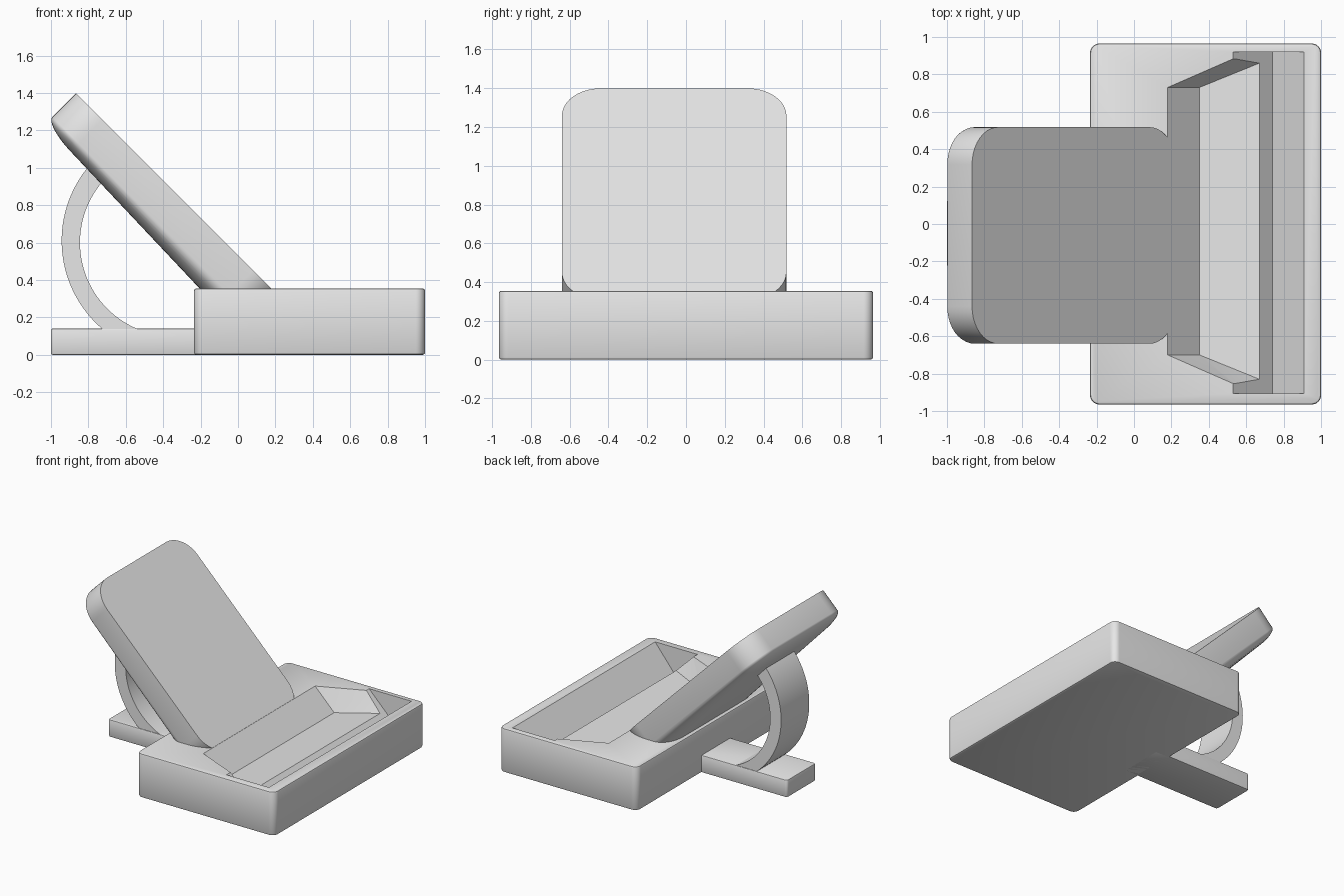
import bpy, bmesh, math
from mathutils import Matrix, Vector

cube = bpy.data.objects.get("Cube")
if cube:
    bpy.data.objects.remove(cube, do_unlink=True)

grey = bpy.data.materials.new("plain grey")
grey.use_nodes = True
grey.diffuse_color = (0.8, 0.8, 0.8, 1)
grey.node_tree.nodes["Principled BSDF"].inputs["Base Color"].default_value = (0.8, 0.8, 0.8, 1)


def finish(name, bm):
    bmesh.ops.recalc_face_normals(bm, faces=bm.faces)
    mesh = bpy.data.meshes.new(name)
    bm.to_mesh(mesh)
    bm.free()
    mesh.materials.append(grey)
    obj = bpy.data.objects.new(name, mesh)
    bpy.context.collection.objects.link(obj)
    return obj


def smooth(obj, angle=30):
    bpy.ops.object.select_all(action='DESELECT')
    obj.select_set(True)
    bpy.context.view_layer.objects.active = obj
    bpy.ops.object.shade_smooth_by_angle(angle=math.radians(angle))


def rounded_rect(x0, x1, y0, y1, r, inset, steps=10):
    """Outline of a rectangle with round corners, moved inwards by inset."""
    pts = []
    rad = max(r - inset, 0.002)
    for k, (sx, sy) in enumerate([(1, 1), (-1, 1), (-1, -1), (1, -1)]):
        cx = (x1 - inset - rad) if sx > 0 else (x0 + inset + rad)
        cy = (y1 - inset - rad) if sy > 0 else (y0 + inset + rad)
        for i in range(steps + 1):
            a = math.pi / 2 * (k + i / steps)
            pts.append((cx + rad * math.cos(a), cy + rad * math.sin(a)))
    return pts


def loft(rect, r, rings):
    """Stack rounded outlines given as (inset, height) and cap both ends."""
    bm = bmesh.new()
    loops = [[bm.verts.new((x, y, h)) for x, y in rounded_rect(*rect, r, inset)]
             for inset, h in rings]
    for a, b in zip(loops, loops[1:]):
        for i in range(len(a)):
            j = (i + 1) % len(a)
            bm.faces.new((a[i], a[j], b[j], b[i]))
    bm.faces.new(loops[0])
    bm.faces.new(loops[-1])
    return bm


def block_rings(height, e):
    """Rings for a block with softened top and bottom edges."""
    low = [(e, 0), (0.3 * e, 0.3 * e), (0, e)]
    return low + [(i, height - h) for i, h in reversed(low)]


def prism(profile, y0, y1):
    """Extrude an x-z profile along y."""
    bm = bmesh.new()
    f = bm.faces.new([bm.verts.new((x, y0, z)) for x, z in profile])
    ext = bmesh.ops.extrude_face_region(bm, geom=[f])
    bmesh.ops.translate(bm, vec=(0, y1 - y0, 0),
                        verts=[v for v in ext["geom"] if isinstance(v, bmesh.types.BMVert)])
    return bm


# Base block
base = finish("base_block", loft((-0.235, 1, -0.965, 0.965), 0.05, block_rings(0.355, 0.012)))

# Slanted slot across the front of the base
slot = finish("slot_cutter", prism(
    [(0.53, 0.355), (0.74, 0.145), (0.91, 0.355), (0.91, 0.5), (0.53, 0.5)], -0.905, 0.92))

# Flared recess between the backrest and the slot
bm = bmesh.new()
for x, z, half in [(0.35, 0.185, 0.715), (0.18, 0.355, 0.715), (0.18, 0.40, 0.715),
                   (0.69, 0.217, 0.853), (0.55, 0.355, 0.877), (0.55, 0.40, 0.877)]:
    for s in (-1, 1):
        bm.verts.new((x, 0.015 + s * half, z))
bmesh.ops.convex_hull(bm, input=bm.verts)
recess = finish("recess_cutter", bm)

for cutter in (slot, recess):
    cutter.hide_render = True
    mod = base.modifiers.new("cut", 'BOOLEAN')
    mod.operation = 'DIFFERENCE'
    mod.solver = 'EXACT'
    mod.object = cutter
    bpy.context.view_layer.objects.active = base
    bpy.ops.object.modifier_apply(modifier=mod.name)
    bpy.data.objects.remove(cutter, do_unlink=True)
smooth(base)

# Tilted backrest with a gently domed back
LENGTH = 1.54
rings = [(0, 0), (0, 0.18)]
for i in range(1, 9):
    a = math.pi / 2 * i / 8
    rings.append((0.19 * (1 - math.cos(a)), 0.18 + 0.055 * math.sin(a)))
bm = loft((0, LENGTH, -0.64, 0.518), 0.2, rings)
for v in bm.verts:
    if v.co.z > 0.19:
        v.co.z += 0.03 * v.co.x * (v.co.z - 0.18) / 0.055
c = math.sqrt(0.5)
frame = Matrix(((c, 0, -c, -0.866), (0, 1, 0, 0), (-c, 0, -c, 1.399), (0, 0, 0, 1)))
bmesh.ops.transform(bm, matrix=frame, verts=bm.verts)
smooth(finish("backrest", bm))

# Rear foot
smooth(finish("rear_foot", loft((-1, -0.1, -0.235, 0.135), 0.02, block_rings(0.14, 0.008))))

# Curved support between the foot and the backrest
N = 40
outer, inner = [], []
for i in range(N + 1):
    t = i / N
    a = math.radians(136 + t * (232 - 136))
    outer.append((-0.323 + 0.62 * math.cos(a), 0.61 + 0.62 * math.sin(a)))
    a = math.radians(134 + t * (250 - 134))
    inner.append((-0.345 + 0.50 * math.cos(a), 0.60 + 0.50 * math.sin(a)))
support = finish("curved_support", prism(outer + inner[::-1], -0.23, 0.13))
smooth(support)
